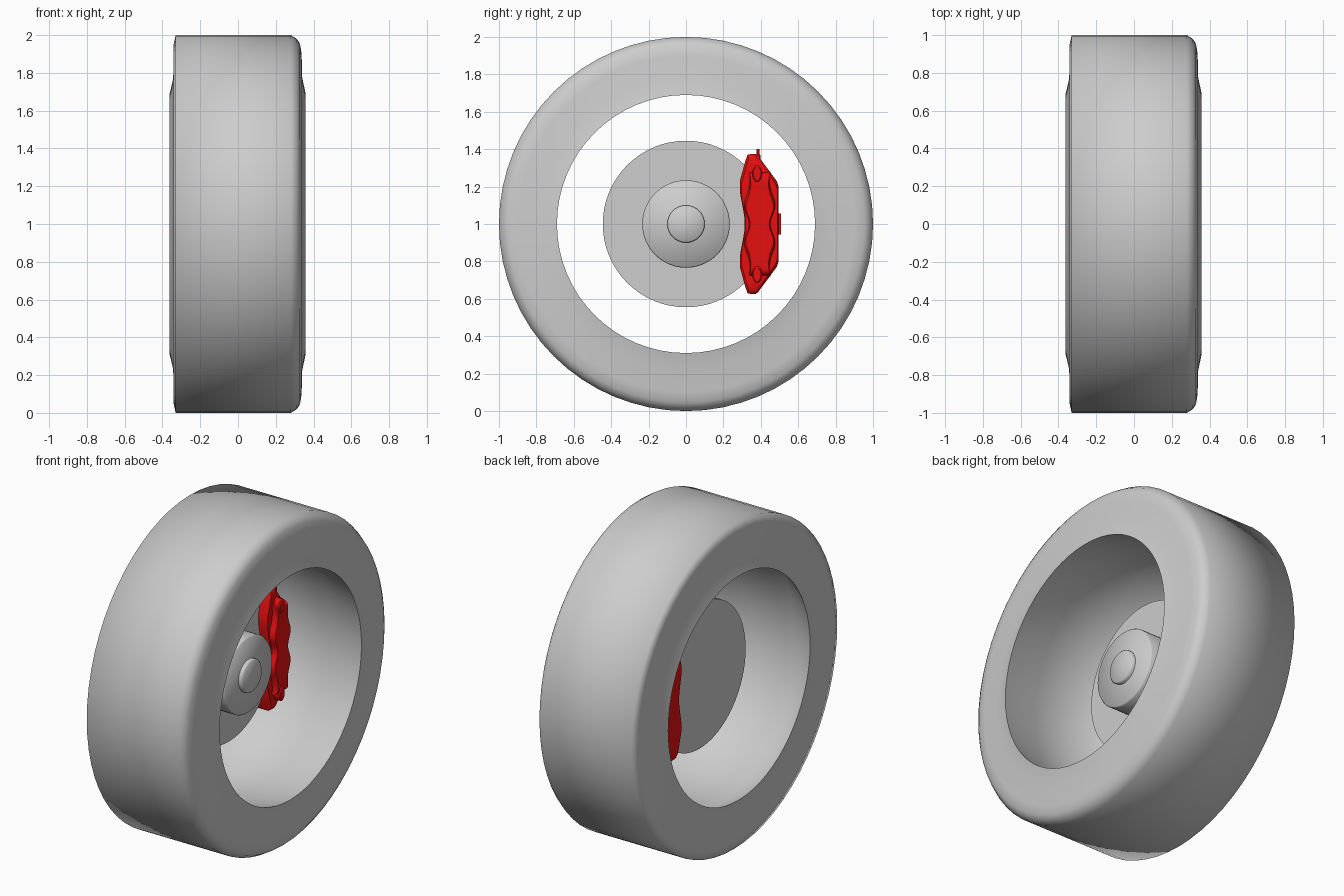
import bpy, bmesh
from math import sin, cos, pi, radians

if "Cube" in bpy.data.objects:
    bpy.data.objects.remove(bpy.data.objects["Cube"], do_unlink=True)


def material(name, rgb):
    mat = bpy.data.materials.new(name)
    mat.use_nodes = True
    mat.diffuse_color = (*rgb, 1)
    mat.node_tree.nodes["Principled BSDF"].inputs["Base Color"].default_value = (*rgb, 1)
    return mat


GREY = material("light grey", (0.61, 0.61, 0.61))
RED = material("bright red", (0.8, 0.005, 0.005))


def loft(name, rings, mat, angle=35, closed=False):
    """Skin a list of point rings; cap the ends or join last ring to first."""
    bm = bmesh.new()
    loops = [[bm.verts.new(p) for p in ring] for ring in rings]
    pairs = list(zip(loops, loops[1:]))
    if closed:
        pairs.append((loops[-1], loops[0]))
    else:
        bm.faces.new(loops[0])
        bm.faces.new(loops[-1])
    n = len(loops[0])
    for a, b in pairs:
        for i in range(n):
            j = (i + 1) % n
            bm.faces.new((a[i], a[j], b[j], b[i]))
    bmesh.ops.recalc_face_normals(bm, faces=bm.faces)
    mesh = bpy.data.meshes.new(name)
    bm.to_mesh(mesh)
    bm.free()
    mesh.materials.append(mat)
    obj = bpy.data.objects.new(name, mesh)
    bpy.context.collection.objects.link(obj)
    bpy.ops.object.select_all(action="DESELECT")
    obj.select_set(True)
    bpy.context.view_layer.objects.active = obj
    bpy.ops.object.shade_smooth_by_angle(angle=radians(angle))


def lathe(name, profile, sides, mat, angle=35, closed=False):
    """Spin (x, radius) points about the wheel axis."""
    turn = [2 * pi * i / sides for i in range(sides)]
    rings = [[(x, r * sin(t), 1 + r * cos(t)) for t in turn] for x, r in profile]
    loft(name, rings, mat, angle, closed)


def layers(outline, centre, steps):
    """Repeat a (y, z) outline at each (x, scale) step."""
    cy, cz = centre
    return [[(x, cy + (y - cy) * s, cz + (z - cz) * s) for y, z in outline] for x, s in steps]


# Tyre: tread, shoulders, raised lips and hollow barrel
lathe("tyre", [(-0.362, 0.69), (-0.343, 0.77), (-0.341, 0.95), (-0.33, 1.0),
               (0.28, 1.0), (0.312, 0.98), (0.328, 0.955), (0.337, 0.9), (0.339, 0.78),
               (0.358, 0.69), (0.1, 0.745), (-0.2, 0.775)], 64, GREY, 85, closed=True)

# Brake disc, hub and axle cap
lathe("brake_disc", [(-0.095, 0.445), (-0.062, 0.445)], 64, GREY)
lathe("hub", [(-0.07, 0.234), (0.064, 0.234), (0.073, 0.228)], 48, GREY, 60)
lathe("axle_cap", [(0.06, 0.1), (0.09, 0.1), (0.098, 0.092)], 32, GREY, 60)

# Caliper body: half outline mirrored about the axle height
half = [(0.495, 0.2), (0.485, 0.23), (0.385, 0.365), (0.37, 0.375), (0.33, 0.372),
        (0.318, 0.34), (0.288, 0.23), (0.288, 0.17), (0.303, 0.09), (0.313, 0.03)]
outline = [(y, 1 + h) for y, h in half] + [(y, 1 - h) for y, h in reversed(half)]
loft("caliper_body", layers(outline, (0.4, 1.0),
     [(-0.18, 0.88), (-0.165, 0.96), (-0.15, 1), (-0.025, 1), (-0.012, 0.97), (-0.005, 0.93)]), RED)

# Wavy piston housing on the outer face, narrowing at the ends
heights = [0.27 * (i / 16 - 1) for i in range(33)]


def wave(h):
    return 0.062 - 0.013 * cos(2 * pi * h / 0.2) - 0.3 * max(0, abs(h) - 0.2)


ridge = [(0.4 + wave(h), 1 + h) for h in heights]
ridge += [(0.388 - wave(h), 1 + h) for h in reversed(heights)]
loft("piston_housing", layers(ridge, (0.394, 1.0),
     [(-0.02, 1.04), (0.012, 1), (0.024, 0.97), (0.03, 0.92)]), RED)

# Rounded mounting bosses at both ends
for side, label in ((1, "upper"), (-1, "lower")):
    centre = (0.38, 1 + side * 0.27)
    oval = [(centre[0] + 0.026 * cos(i * pi / 8), centre[1] + 0.045 * sin(i * pi / 8))
            for i in range(16)]
    loft(label + "_boss", layers(oval, centre, [(-0.02, 1), (0.032, 1), (0.038, 0.8)]), RED)

# Bleed nipple on top and bridge bolt block on the rear edge
nipple = [[(-0.02 + r * cos(i * pi / 6), 0.385 + r * sin(i * pi / 6), z) for i in range(12)]
          for z, r in ((1.28, 0.012), (1.37, 0.012), (1.375, 0.007), (1.4, 0.007))]
loft("bleed_nipple", nipple, RED)
block = [(0.47, 0.945), (0.508, 0.945), (0.508, 1.055), (0.47, 1.055)]
loft("bridge_block", layers(block, (0.47, 1.0), [(-0.13, 1), (-0.04, 1)]), RED)
